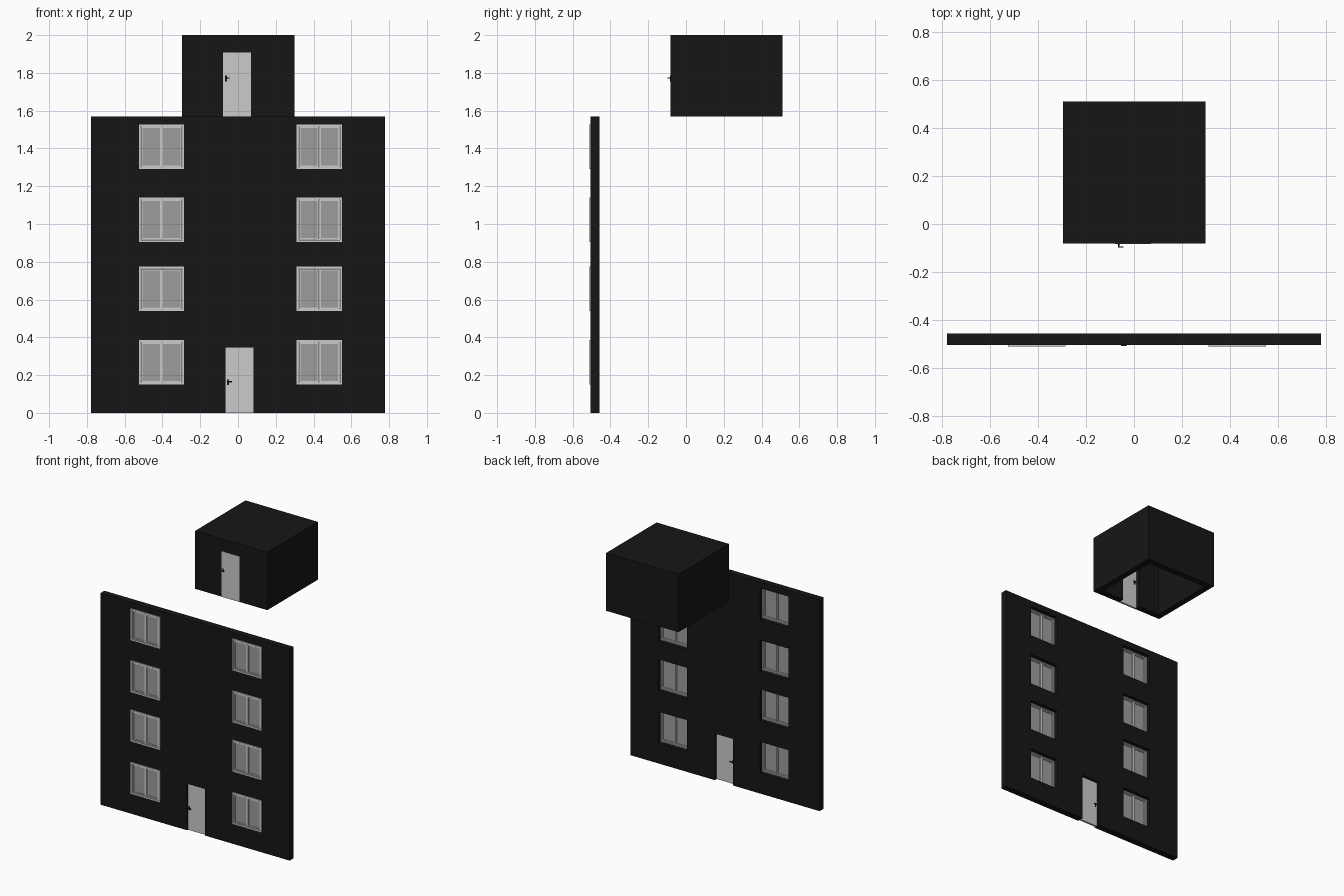
import bpy, bmesh
from mathutils import Matrix, Vector

if "Cube" in bpy.data.objects:
    bpy.data.objects.remove(bpy.data.objects["Cube"])


def material(name, v):
    m = bpy.data.materials.new(name)
    m.diffuse_color = (v, v, v, 1)
    m.use_nodes = True
    m.node_tree.nodes["Principled BSDF"].inputs["Base Color"].default_value = m.diffuse_color
    return m


BLACK = material("black", 0.008)
GLASS = material("glass", 0.34)


def boxes(name, spans, mat=None):
    """One object made of axis-aligned boxes (x0, x1, y0, y1, z0, z1)."""
    bm = bmesh.new()
    for x0, x1, y0, y1, z0, z1 in spans:
        centre = Vector(((x0 + x1) / 2, (y0 + y1) / 2, (z0 + z1) / 2))
        size = Vector((x1 - x0, y1 - y0, z1 - z0))
        bmesh.ops.create_cube(bm, size=1, matrix=Matrix.Translation(centre) @ Matrix.Diagonal(size).to_4x4())
    me = bpy.data.meshes.new(name)
    bm.to_mesh(me)
    bm.free()
    ob = bpy.data.objects.new(name, me)
    bpy.context.collection.objects.link(ob)
    if mat:
        me.materials.append(mat)
    return ob


def cut(target, spans):
    cutter = boxes(target.name + "_cutter", spans)
    cutter.hide_render = True
    cutter.display_type = 'WIRE'
    mod = target.modifiers.new("openings", 'BOOLEAN')
    mod.operation = 'DIFFERENCE'
    mod.solver = 'EXACT'
    mod.object = cutter
    # bake the result so the cutter can be removed
    dg = bpy.context.evaluated_depsgraph_get()
    baked = bpy.data.meshes.new_from_object(target.evaluated_get(dg))
    target.modifiers.clear()
    target.data = baked
    bpy.data.objects.remove(cutter)


def border(x0, x1, z0, z1, w, y0, y1):
    """Four bars around a rectangle."""
    return [(x0, x0 + w, y0, y1, z0, z1), (x1 - w, x1, y0, y1, z0, z1),
            (x0 + w, x1 - w, y0, y1, z0, z0 + w), (x0 + w, x1 - w, y0, y1, z1 - w, z1)]


def window(tag, x0, z0, w=0.24, h=0.236):
    x1, z1, xm = x0 + w, z0 + h, x0 + w / 2
    boxes("window_frame_" + tag, border(x0, x1, z0, z1, 0.01, -0.51, -0.485))
    # two sashes meeting in the middle, each with a pane
    for side, a, b in (("left", x0 + 0.012, xm - 0.001), ("right", xm + 0.001, x1 - 0.012)):
        boxes(f"sash_{side}_{tag}", border(a, b, z0 + 0.012, z1 - 0.012, 0.008, -0.507, -0.488))
        boxes(f"pane_{side}_{tag}", [(a + 0.008, b - 0.008, -0.5, -0.495, z0 + 0.02, z1 - 0.02)], GLASS)


def door(tag, x0, x1, y, z0, z1, hx, hz, t=0.015):
    boxes("door_" + tag, [(x0, x1, y, y + t, z0, z1)])
    # plate, spindle and lever on each side of the leaf
    parts = []
    for face, s in ((y, -1), (y + t, 1)):
        for a, b, c, d, e, f in ((-0.005, 0.005, 0, 0.003, -0.017, 0.013),
                                 (-0.003, 0.003, 0.003, 0.015, -0.003, 0.003),
                                 (-0.003, 0.02, 0.011, 0.015, -0.003, 0.003)):
            ys = sorted((face + s * c, face + s * d))
            parts.append((hx + a, hx + b, ys[0], ys[1], hz + e, hz + f))
    boxes("door_handle_" + tag, parts, BLACK)


# Facade wall with openings
window_x = (-0.525, 0.31)
window_z = (0.15, 0.539, 0.905, 1.291)
wall = boxes("facade_wall", [(-0.778, 0.778, -0.505, -0.457, 0, 1.57)], BLACK)
cut(wall, [(x + 0.002, x + 0.238, -0.6, -0.4, z + 0.002, z + 0.234) for x in window_x for z in window_z]
    + [(-0.065, 0.083, -0.6, -0.4, -0.1, 0.346)])

# Windows in two columns
for col, x in zip(("left", "right"), window_x):
    for floor, z in enumerate(window_z):
        window(f"{col}_{floor}", x, z)

# Rooftop room, hollow and open below
room = boxes("rooftop_room", [(-0.296, 0.298, -0.081, 0.511, 1.57, 2.0)], BLACK)
cut(room, [(-0.25, 0.252, -0.035, 0.465, 1.5, 1.955)])
cut(room, [(-0.079, 0.07, -0.2, 0.0, 1.5, 1.908)])

# Doors
door("entrance", -0.065, 0.083, -0.494, 0, 0.346, -0.052, 0.165)
door("rooftop", -0.079, 0.07, -0.083, 1.57, 1.908, -0.064, 1.772)
